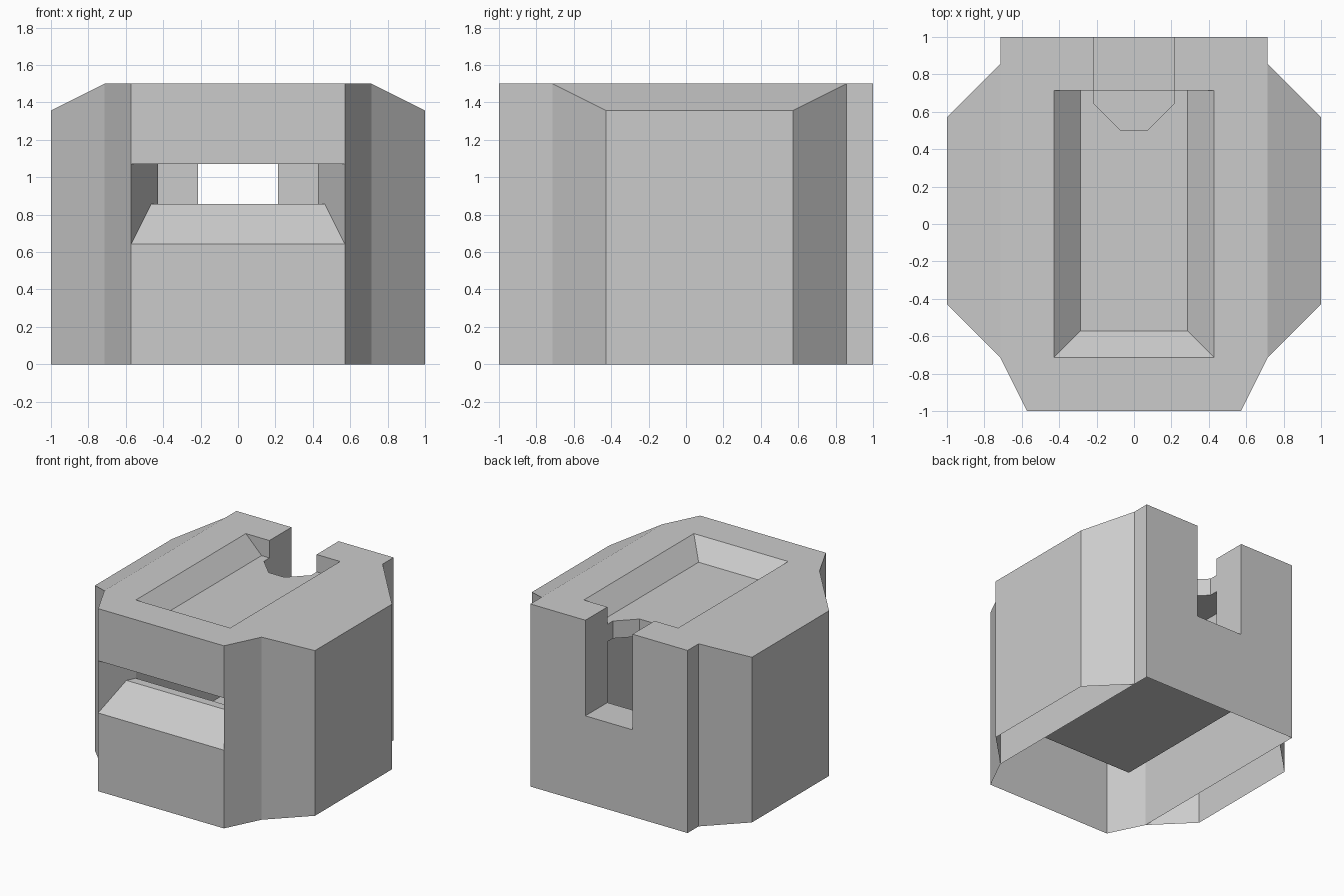
import bpy, bmesh

if "Cube" in bpy.data.objects:
    bpy.data.objects.remove(bpy.data.objects["Cube"])

U = 1 / 7  # design module: the block is 14 modules long


def loft(name, rings, cap_start=True, cap_end=True):
    """Closed tube through rings of (x, y, z) points given in modules."""
    bm = bmesh.new()
    loops = [[bm.verts.new((x * U, y * U, z * U)) for x, y, z in r] for r in rings]
    n = len(loops[0])
    for a, b in zip(loops, loops[1:]):
        for i in range(n):
            j = (i + 1) % n
            bm.faces.new((a[i], a[j], b[j], b[i]))
    if cap_start:
        bm.faces.new(loops[0][::-1])
    if cap_end:
        bm.faces.new(loops[-1])
    bmesh.ops.recalc_face_normals(bm, faces=bm.faces)
    mesh = bpy.data.meshes.new(name)
    bm.to_mesh(mesh)
    bm.free()
    obj = bpy.data.objects.new(name, mesh)
    bpy.context.collection.objects.link(obj)
    return obj


def rect(hx, y0, y1, z):
    return [(-hx, y0, z), (hx, y0, z), (hx, y1, z), (-hx, y1, z)]


def section(hx, y, z0, z1):
    return [(-hx, y, z0), (hx, y, z0), (hx, y, z1), (-hx, y, z1)]


def prism(name, outline, z0, z1):
    return loft(name, [[(x, y, z) for x, y in outline] for z in (z0, z1)])


# Main block with tapered front corners
body = prism("main_block", [(-4, -7), (4, -7), (5, -5), (5, 7), (-5, 7), (-5, -5)], 0, 10.5)

# Cutters: inner chamber, top tray, front window, rear notch
cutters = [
    loft("chamber_cutter", [rect(3, -4, 5, 2), rect(3, -5, 5, 3), rect(3, -5, 5, 8.5)]),
    loft("tray_cutter", [rect(2, -4, 5, 9.5), rect(4, -6, 5, 11.5)]),
    loft("window_cutter", [section(4.25, -7.5, 4, 7.5), section(3.25, -5.5, 6, 7.5),
                           section(2.75, -4.5, 6, 7.5)]),
    prism("notch_cutter", [(-1.5, 8), (-1.5, 4.5), (-.5, 3.5), (.5, 3.5), (1.5, 4.5), (1.5, 8)],
          5, 12),
]
for c in cutters:
    mod = body.modifiers.new(c.name, "BOOLEAN")
    mod.operation = "DIFFERENCE"
    mod.solver = "EXACT"
    mod.object = c

# Bake the cuts, then open the underside
deps = bpy.context.evaluated_depsgraph_get()
cut_mesh = bpy.data.meshes.new_from_object(body.evaluated_get(deps))
body.modifiers.clear()
body.data = cut_mesh
for c in cutters:
    bpy.data.objects.remove(c)
bm = bmesh.new()
bm.from_mesh(cut_mesh)
under = [f for f in bm.faces if all(v.co.z < 1e-4 for v in f.verts)]
bmesh.ops.delete(bm, geom=under, context="FACES")
bm.to_mesh(cut_mesh)
bm.free()

# Side wings: hollow shells with a sloped top, open underneath and against the block
plan = [(5, -5, 10.5), (7, -3, 9.5), (7, 4, 9.5), (5, 6, 10.5)]
wing = loft("side_wings", [[(x, y, 0) for x, y, z in plan], plan], cap_start=False)
bm = bmesh.new()
bm.from_mesh(wing.data)
inner = [f for f in bm.faces if all(abs(v.co.x - 5 * U) < 1e-4 for v in f.verts)]
bmesh.ops.delete(bm, geom=inner, context="FACES")
bm.to_mesh(wing.data)
bm.free()
wing.modifiers.new("mirror", "MIRROR").use_axis[0] = True
